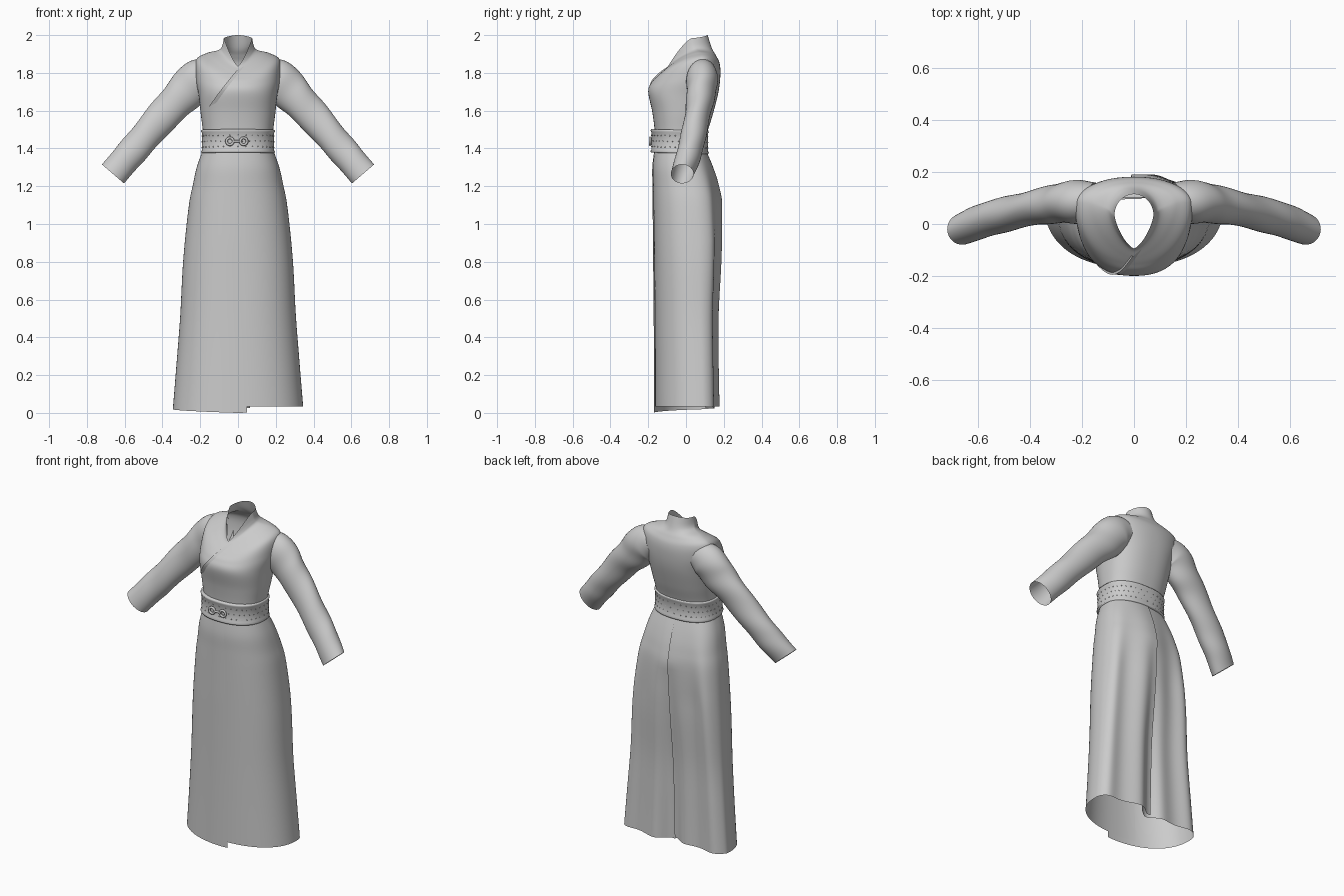
import bpy, bmesh, math
from math import sin, cos, pi
from mathutils import Vector
from mathutils.bvhtree import BVHTree

if "Cube" in bpy.data.objects:
    bpy.data.objects.remove(bpy.data.objects["Cube"])


def spline(rows, steps):
    """Catmull-Rom interpolation of parameter rows."""
    out = []
    for i in range(len(rows) - 1):
        p = [rows[max(i - 1, 0)], rows[i], rows[i + 1], rows[min(i + 2, len(rows) - 1)]]
        for s in range(steps):
            t = s / steps
            out.append([0.5 * (2 * b + (c - a) * t + (2 * a - 5 * b + 4 * c - d) * t * t
                               + (3 * b - a - 3 * c + d) * t ** 3) for a, b, c, d in zip(*p)])
    return out + [list(rows[-1])]


def loft(name, rings, closed=True, skip=None):
    n = len(rings[0])
    verts = [Vector(v) for r in rings for v in r]
    faces = []
    for i in range(len(rings) - 1):
        for j in range(n if closed else n - 1):
            k = (j + 1) % n
            f = (i * n + j, i * n + k, (i + 1) * n + k, (i + 1) * n + j)
            if not (skip and skip(sum((verts[v] for v in f), Vector()) / 4)):
                faces.append(f)
    me = bpy.data.meshes.new(name)
    me.from_pydata(verts, [], faces)
    me.polygons.foreach_set("use_smooth", [True] * len(faces))
    ob = bpy.data.objects.new(name, me)
    bpy.context.collection.objects.link(ob)
    return ob


def spow(v, e):
    return math.copysign(abs(v) ** e, v)


N = 96
ANG = [2 * pi * i / N for i in range(N)]      # 0 = front, pi/2 = +x

# Sleeves: centre x, y, z, radius in the front plane, radius in depth
SLEEVE = [
    (.150, .090, 1.793, .082, .070),
    (.215, .086, 1.765, .106, .083),
    (.285, .080, 1.69, .101, .077),
    (.38, .064, 1.592, .088, .068),
    (.50, .036, 1.453, .081, .067),
    (.59, .010, 1.349, .078, .067),
    (.662, -.020, 1.265, .077, .060),
]
path = spline(SLEEVE, 8)


def tangent(i):
    p, q = path[max(i - 1, 0)], path[min(i + 1, len(path) - 1)]
    return Vector((q[0] - p[0], 0, q[2] - p[2])).normalized()


def in_sleeve(c):
    """True where the bodice wall is covered by the sleeve top."""
    for i, (x, y, z, a, b) in enumerate(path[:20]):
        t = tangent(i)
        d = Vector((abs(c.x) - x, c.y - y, c.z - z))
        if abs(d.dot(t)) < .012 and ((d.z * t.x - d.x * t.z) / a) ** 2 + (d.y / b) ** 2 < .5:
            return True
    return False


for side, name in ((1, "sleeve_right"), (-1, "sleeve_left")):
    rings = []
    for i, (x, y, z, a, b) in enumerate(path):
        t = tangent(i)
        fade = sin(pi * i / (len(path) - 1))
        ring = []
        for j in range(36):
            u = 2 * pi * j / 36
            f = 1 + .03 * fade * sin(2 * u + i * .55)      # soft creases
            ring.append((side * (x - t.z * a * f * cos(u)), y + b * f * sin(u),
                         z + t.x * a * f * cos(u)))
        rings.append(ring)
    loft(name, rings)

# Bodice: half width, y front/side/back, z front/side/back, front pointedness
BODICE = [
    (.185, -.165, -.02, .105, 1.38, 1.38, 1.37, .85),
    (.185, -.165, -.02, .110, 1.48, 1.48, 1.47, .85),
    (.197, -.178, -.01, .142, 1.59, 1.58, 1.58, .85),
    (.208, -.200, .01, .172, 1.70, 1.68, 1.70, .85),
    (.224, -.182, .05, .182, 1.75, 1.77, 1.79, .9),
    (.222, -.155, .08, .178, 1.78, 1.868, 1.85, 1.0),
    (.165, -.128, .08, .160, 1.805, 1.905, 1.89, 1.15),
    (.105, -.108, .06, .142, 1.822, 1.920, 1.92, 1.3),
    (.085, -.100, .04, .130, 1.83, 1.94, 1.95, 1.4),
    (.075, -.094, .035, .115, 1.837, 1.985, 2.0, 1.4),
]


def bodice_ring(row):
    w, yf, ys, yb, zf, zs, zb, k = row
    pts = []
    for a in ANG:
        s, c = sin(a), cos(a)
        e = k if c > 0 else min(k, 1)
        y = ys + ((yf if c > 0 else yb) - ys) * abs(c) ** e
        z = zs + ((zf if c > 0 else zb) - zs) * c * c
        pts.append((w * spow(s, e), y, z))
    return pts


bodice = loft("bodice", [bodice_ring(r) for r in spline(BODICE, 7)], skip=in_sleeve)

# Overlapping front flap, laid on the bodice surface
bvh = BVHTree.FromPolygons([v.co for v in bodice.data.vertices],
                           [p.vertices[:] for p in bodice.data.polygons])
rings = []
for x, z in spline([(-.008, 1.812), (-.05, 1.76), (-.105, 1.69), (-.155, 1.62)], 8):
    ring = []
    for i in range(6):
        px, pz = x + .009 * i, z + .005 * i
        hit = bvh.ray_cast(Vector((px, -1, pz)), Vector((0, 1, 0)))[0]
        ring.append((px, hit.y - (.009 - .002 * i), pz))
    rings.append([(ring[0][0], ring[0][1] + .011, ring[0][2])] + ring)
flap = loft("front_flap", rings, closed=False)
flap.data.polygons.foreach_set("use_smooth", [i % 6 > 0 for i in range(len(flap.data.polygons))])

# Skirt, widest toward the back corners: z, half width, y front, y side, y back
SKIRT = [
    (1.40, .183, -.165, -.02, .102), (1.30, .218, -.176, 0, .140),
    (1.20, .240, -.174, .02, .168), (1.08, .262, -.172, .035, .184),
    (.80, .290, -.168, .05, .182), (.50, .306, -.165, .06, .168),
    (.25, .325, -.164, .07, .168), (.0, .345, -.164, .075, .172),
]


def skirt_panel(name, a0, a1, hem, shift):
    rings = []
    for z, w, yf, ys, yb in spline(SKIRT, 6):
        down = min(1, max(0, (1.40 - z) / .5))
        ring = []
        for i in range(97):
            a = a0 + (a1 - a0) * i / 96
            s, c = sin(a), cos(a)
            x = w * spow(s, .88 if c > 0 else .87 - .07 * down)
            e = .88 if c > 0 else .87 - .22 * down
            y = ys + ((yf if c > 0 else yb) - ys) * abs(c) ** e
            if c < 0:                     # hanging folds and a deep pleat at the back
                y += .016 * down * abs(c) * cos(6 * (a - pi) + .5)
                y -= .06 * max(0, 1.1 - z) ** .7 * math.exp(-(x / .06) ** 2)
            y += shift(c) * (.25 + .75 * down)
            h = hem(a)
            ring.append((x, y, h + z * (1.4 - h) / 1.4))
        rings.append(ring)
    return loft(name, rings, closed=False)


skirt_panel("skirt_right_panel", -.36, pi + .02, lambda a: .033, lambda c: 0)
skirt_panel("skirt_left_panel", .105, -pi - .12, lambda a: .027 * abs(sin(a / 2)),
            lambda c: -.006 * c if c > 0 else .022 * c * c * c)

# Belt with raised rims
BELT = [(1.378, -.012), (1.378, .003), (1.386, .006), (1.394, .001), (1.44, .002),
        (1.486, .001), (1.494, .006), (1.502, .003), (1.502, -.012)]


def belt_point(a, z, off):
    s, c = sin(a), cos(a)
    y = -.02 + (-(.162 + off) if c > 0 else .135 + off) * abs(c) ** .85
    return ((.190 + off) * spow(s, .85), y, z - .008 * (1 - c) / 2)


loft("belt", [[belt_point(a, z, o) for a in ANG] for z, o in BELT])

# Small studs in rows round the belt
bm = bmesh.new()
for row, z in enumerate((1.41, 1.44, 1.47)):
    for i in range(36):
        g = bmesh.ops.create_icosphere(bm, subdivisions=1, radius=.0035)
        bmesh.ops.translate(bm, verts=g["verts"],
                            vec=belt_point(2 * pi * (i + .5 * (row % 2)) / 36, z, .001))
me = bpy.data.meshes.new("belt_studs")
bm.to_mesh(me)
bm.free()
bpy.context.collection.objects.link(bpy.data.objects.new("belt_studs", me))

# Two-ring clasp
for x, name in ((-.043, "clasp_ring_left"), (.03, "clasp_ring_right")):
    bpy.ops.mesh.primitive_torus_add(major_radius=.018, minor_radius=.007, major_segments=24,
                                     minor_segments=8, location=(x, -.19, 1.438),
                                     rotation=(pi / 2, 0, 0))
    bpy.context.object.name = name
    bpy.ops.object.shade_smooth()
bpy.ops.mesh.primitive_cylinder_add(vertices=12, radius=.006, depth=.05,
                                    location=(-.006, -.19, 1.438), rotation=(0, pi / 2, 0))
bpy.context.object.name = "clasp_bar"
bpy.ops.object.shade_smooth_by_angle()
